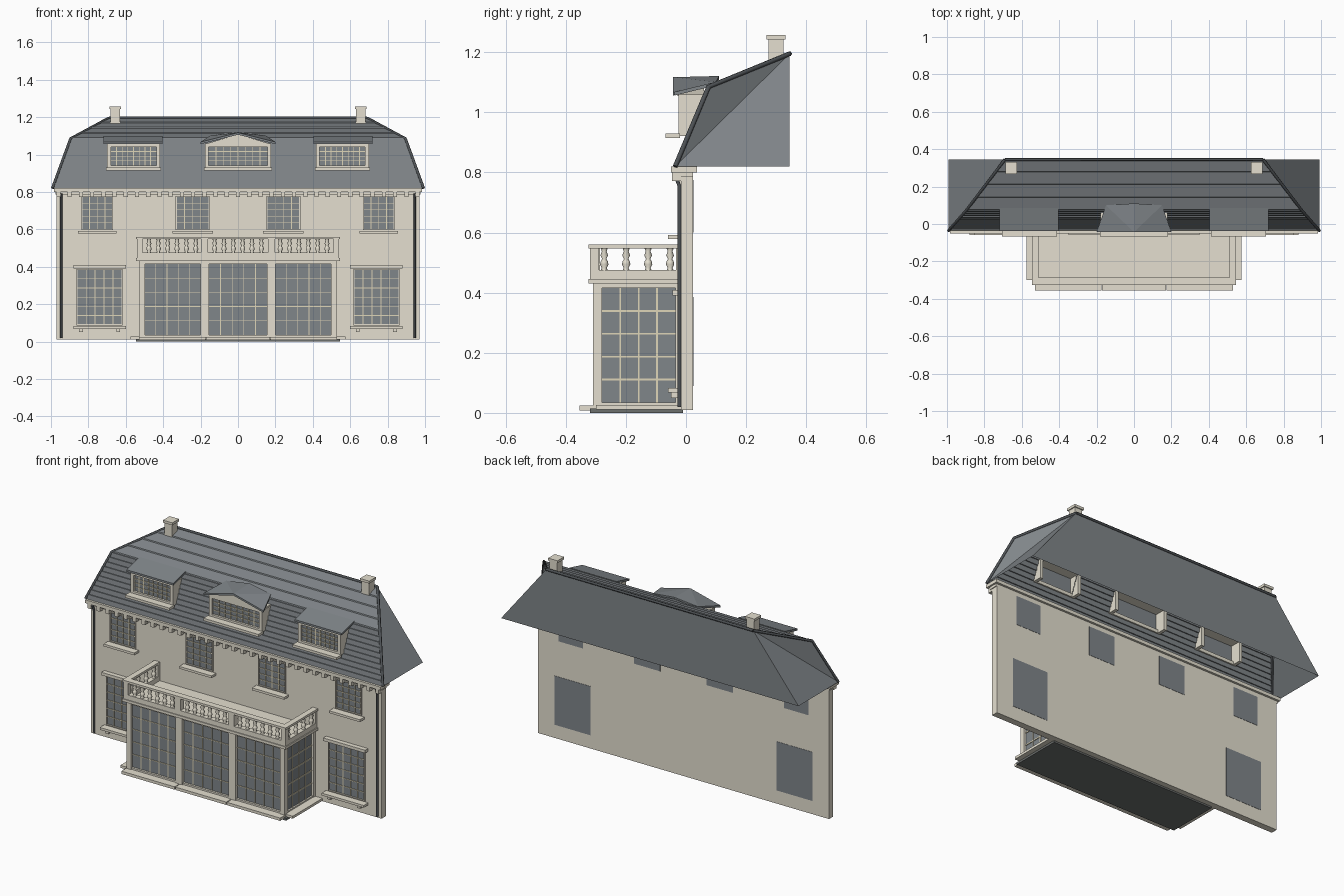
import bpy, bmesh
from math import cos, sin, tau
from mathutils import Vector

cube = bpy.data.objects.get("Cube")
if cube:
    bpy.data.objects.remove(cube, do_unlink=True)


def material(name, r, g, b):
    m = bpy.data.materials.new(name)
    m.use_nodes = True
    m.diffuse_color = (r, g, b, 1)
    m.node_tree.nodes["Principled BSDF"].inputs["Base Color"].default_value = (r, g, b, 1)
    return m


STONE = material("cream stone", 0.78, 0.74, 0.63)
SLATE = material("slate grey", 0.215, 0.235, 0.25)
GLASS = material("window grey", 0.215, 0.237, 0.255)
DARK = material("dark lead", 0.075, 0.083, 0.09)
FLOOR = material("floor grey", 0.15, 0.16, 0.155)
BAR = material("pale tan glazing bar", 0.74, 0.67, 0.48)


def finish(bm, name, mat, mirror=False):
    bmesh.ops.recalc_face_normals(bm, faces=bm.faces)
    me = bpy.data.meshes.new(name)
    bm.to_mesh(me)
    bm.free()
    me.materials.append(mat)
    ob = bpy.data.objects.new(name, me)
    bpy.context.collection.objects.link(ob)
    if mirror:
        ob.modifiers.new("mirror", "MIRROR").use_mirror_merge = False


def boxes(name, mat, items, mirror=False):
    """Each item is x0, x1, y0, y1, z0, z1."""
    bm = bmesh.new()
    for x0, x1, y0, y1, z0, z1 in items:
        for v in bmesh.ops.create_cube(bm, size=1)["verts"]:
            v.co = ((x0 + x1) / 2 + v.co.x * (x1 - x0),
                    (y0 + y1) / 2 + v.co.y * (y1 - y0),
                    (z0 + z1) / 2 + v.co.z * (z1 - z0))
    finish(bm, name, mat, mirror)


def hull(name, mat, pts, mirror=False):
    bm = bmesh.new()
    for p in pts:
        bm.verts.new(p)
    bmesh.ops.convex_hull(bm, input=bm.verts)
    finish(bm, name, mat, mirror)


def frame(x0, x1, z0, z1, y0, y1, t, y_bottom):
    return [(x0 - t, x0, y0, y1, z0 - t, z1 + t), (x1, x1 + t, y0, y1, z0 - t, z1 + t),
            (x0, x1, y0, y_bottom, z0 - t, z0), (x0, x1, y0, y1, z1, z1 + t)]


def grid(a0, a1, z0, z1, y, cols, rows, t=0.002, depth=0.005):
    """Glazing bars across a front-facing pane."""
    out = [(a0 + (a1 - a0) * i / cols - t, a0 + (a1 - a0) * i / cols + t, y, y + depth, z0, z1)
           for i in range(1, cols)]
    out += [(a0, a1, y, y + depth, z0 + (z1 - z0) * i / rows - t, z0 + (z1 - z0) * i / rows + t)
            for i in range(1, rows)]
    return out


def tube(name, mat, pts, r, mirror=False):
    cu = bpy.data.curves.new(name, "CURVE")
    cu.dimensions, cu.bevel_depth, cu.bevel_resolution, cu.use_fill_caps = "3D", r, 1, True
    sp = cu.splines.new("POLY")
    sp.points.add(len(pts) - 1)
    for p, co in zip(sp.points, pts):
        p.co = (*co, 1)
    ob = bpy.data.objects.new(name, cu)
    bpy.context.collection.objects.link(ob)
    cu.materials.append(mat)
    if mirror:
        ob.modifiers.new("mirror", "MIRROR")


# Facade wall, cornice and dentils
boxes("wall", STONE, [(-0.97, 0.97, -0.017, 0.023, 0.01, 0.80)])
boxes("cornice", STONE, [(-0.985, 0.985, -0.05, 0.036, 0.80, 0.82),
                         (-0.975, 0.975, -0.03, 0.023, 0.785, 0.80)])
boxes("dentils", STONE, [(x - 0.011, x + 0.011, -0.047, -0.017, 0.772, 0.80)
                         for x in (-0.96 + i * 0.06 for i in range(33))])
tube("downpipe", DARK, [(0.945, -0.022, 0.02), (0.945, -0.022, 0.755),
                        (0.945, -0.036, 0.79)], 0.007, True)

# Facade windows: panes pass through the wall so they show on both sides
windows = [(0.67, 0.835, 0.60, 0.775, 4, 5), (0.155, 0.33, 0.60, 0.775, 4, 5),
           (0.62, 0.86, 0.09, 0.385, 5, 6)]
panes, bars, trims, sills = [], [], [], []
for x0, x1, z0, z1, c, r in windows:
    panes.append((x0, x1, -0.0185, 0.0245, z0, z1))
    bars += grid(x0, x1, z0, z1, -0.0225, c, r)
    trims += frame(x0 + 0.003, x1 - 0.003, z0 + 0.003, z1 - 0.003, -0.026, -0.01, 0.006, -0.01)
    sills.append((x0 - 0.02, x1 + 0.02, -0.06, -0.01, z0 - 0.022, z0 - 0.008))
x0, x1, z0, z1 = windows[2][:4]
sills.append((x0 - 0.02, x1 + 0.02, -0.045, -0.01, z1 + 0.006, z1 + 0.024))
sills += [(x - 0.01, x + 0.01, -0.05, -0.01, z0 - 0.04, z0 - 0.02) for x in (x0 + 0.02, x1 - 0.02)]
boxes("facade_glass", GLASS, panes, True)
boxes("facade_glazing_bars", BAR, bars, True)
boxes("facade_window_frames", STONE, trims, True)
boxes("sills_and_lintels", STONE, sills, True)

# Roof: two front slopes of stepped slate rows, left open behind the dormers
EAVE, BEND, RIDGE = Vector((0.992, -0.036, 0.82)), Vector((0.895, 0.075, 1.085)), Vector((0.69, 0.345, 1.195))
OPENINGS = [(-0.68, -0.44), (-0.16, 0.16), (0.44, 0.68)]
bm = bmesh.new()


def quad(*pts):
    bm.faces.new([bm.verts.new(p) for p in pts])


# Lower rows end in a ledge at their top, upper rows begin with a leaning riser
ZERO = Vector((0, 0, 0))
for lo, hi, n, foot, head in ((EAVE, BEND, 10, ZERO, Vector((0, -0.006, 0))),
                              (BEND, RIDGE, 4, Vector((0, 0.003, 0.006)), ZERO)):
    for i in range(n):
        a, b = lo.lerp(hi, i / n), lo.lerp(hi, (i + 1) / n)
        holes = OPENINGS if 0.92 < a.z and b.z < 1.06 else []
        cuts = [c for o in holes for c in o]
        for l, r in zip([None] + cuts[1::2], cuts[0::2] + [None]):
            strip = []
            for p in (a, a + foot, b + head, b):
                strip.append(((-p.x if l is None else l, p.y, p.z), (p.x if r is None else r, p.y, p.z)))
            for (p0, p1), (q0, q1) in zip(strip, strip[1:]):
                if p0 != q0:
                    quad(p0, p1, q1, q0)
finish(bm, "roof_slates", SLATE)

# Roof ends and vertical back
bm = bmesh.new()
back = Vector((EAVE.x, RIDGE.y, EAVE.z))
flip = Vector((-1, 1, 1))
for s in (Vector((1, 1, 1)), flip):
    quad(EAVE * s, back * s, RIDGE * s)
    quad(EAVE * s, RIDGE * s, BEND * s)
quad(back, RIDGE, RIDGE * flip, back * flip)
bmesh.ops.remove_doubles(bm, verts=bm.verts, dist=0.0001)
finish(bm, "roof_ends_and_back", SLATE)
tube("hip_trim", DARK, [EAVE, BEND, RIDGE], 0.008, True)
tube("ridge_trim", DARK, [RIDGE * flip, RIDGE], 0.008)

# Chimneys
boxes("chimney", STONE, [(0.632, 0.682, 0.275, 0.325, 1.14, 1.25),
                         (0.626, 0.688, 0.268, 0.331, 1.243, 1.258)], True)

# Dormers: hollow frames with glazing, sill and roof
for name, x0, x1, mirrored in (("side_dormer", 0.437, 0.68, True),
                               ("centre_dormer", -0.157, 0.157, False)):
    boxes(name + "_frame", STONE, frame(x0, x1, 0.942, 1.04, -0.025, 0.06, 0.02, 0.01), mirrored)
    boxes(name + "_sill", STONE, [(x0 - 0.026, x1 + 0.026, -0.068, -0.02, 0.915, 0.93)], mirrored)
    boxes(name + "_glass", GLASS, [(x0, x1, -0.012, -0.004, 0.942, 1.04)], mirrored)
    boxes(name + "_bars", BAR, grid(x0, x1, 0.942, 1.04, -0.016, 8, 4), mirrored)
hull("side_dormer_roof", SLATE, [(x, y, z + h) for x in (0.405, 0.718) for h in (0, 0.012)
                                 for y, z in ((-0.038, 1.056), (0.085, 1.086))], True)
hull("centre_dormer_pediment", STONE, [(x, y, z) for y in (-0.028, 0.06)
                                       for x, z in ((-0.18, 1.055), (0.18, 1.055), (0, 1.108))])
hull("centre_dormer_roof", SLATE,
     [(x, y, z + h) for h in (0, 0.011) for x, y, z in
      ((0, -0.043, 1.106), (0.20, -0.043, 1.056), (0.15, 0.10, 1.09), (0, 0.11, 1.11))], True)

# Bay: floor slab, steps, posts, glazing
boxes("bay_floor", FLOOR, [(-0.545, 0.545, -0.32, -0.01, 0, 0.014)])
boxes("bay_steps", STONE, [(-0.53, -0.175, -0.355, -0.29, 0.008, 0.025),
                           (-0.17, 0.17, -0.355, -0.29, 0.008, 0.025),
                           (0.175, 0.53, -0.355, -0.29, 0.008, 0.025),
                           (-0.575, -0.50, -0.30, -0.017, 0.012, 0.027),
                           (0.50, 0.575, -0.30, -0.017, 0.012, 0.027)])
boxes("bay_posts", STONE, [(0.155, 0.20, -0.31, -0.275, 0.02, 0.43),
                           (0.498, 0.528, -0.31, -0.28, 0.02, 0.43),
                           (0.498, 0.528, -0.035, -0.01, 0.02, 0.43),
                           (0.0, 0.52, -0.305, -0.28, 0.02, 0.035),
                           (0.0, 0.52, -0.305, -0.28, 0.415, 0.43),
                           (0.50, 0.525, -0.28, -0.02, 0.02, 0.035),
                           (0.50, 0.525, -0.28, -0.02, 0.415, 0.43)], True)
boxes("bay_glass", GLASS, [(-0.5, 0.5, -0.292, -0.286, 0.03, 0.42),
                           (-0.515, -0.509, -0.285, -0.03, 0.03, 0.42),
                           (0.509, 0.515, -0.285, -0.03, 0.03, 0.42)])
bay_bars = []
for x0, x1 in ((-0.5, -0.2), (-0.155, 0.155), (0.2, 0.5)):
    bay_bars += grid(x0, x1, 0.035, 0.415, -0.296, 5, 5)
boxes("bay_front_bars", BAR, bay_bars)
boxes("bay_side_bars", BAR, [(-y1, -y0, a0, a1, z0, z1) for a0, a1, y0, y1, z0, z1 in
                             grid(-0.28, -0.035, 0.035, 0.415, -0.519, 4, 5, 0.003)], True)

# Balcony: deck, beam, corner blocks and rail
boxes("balcony_deck", STONE, [(-0.545, 0.545, -0.325, -0.01, 0.43, 0.446)])
for part, z0, z1, o in (("balcony_beam", 0.446, 0.475, 0), ("balcony_rail", 0.547, 0.56, 0.005)):
    boxes(part, STONE, [(-0.54 - o, 0.54 + o, -0.32 - o, -0.286, z0, z1),
                        (-0.54 - o, -0.51, -0.286, -0.01, z0, z1),
                        (0.51, 0.54 + o, -0.286, -0.01, z0, z1)])
boxes("balcony_blocks", STONE, [(0.16, 0.198, -0.32, -0.286, 0.475, 0.548),
                                (0.51, 0.54, -0.32, -0.29, 0.475, 0.548),
                                (0.51, 0.54, -0.034, -0.015, 0.475, 0.548)], True)

# Turned balusters
PROFILE = [(0.012, 0), (0.008, 0.008), (0.014, 0.02), (0.012, 0.03), (0.007, 0.038),
           (0.013, 0.05), (0.008, 0.064), (0.012, 0.074)]
SIDES = 8
spots = [(c + (i - 2.5) * 0.05, -0.303) for c in (-0.351, 0, 0.351) for i in range(6)]
spots += [(s * 0.525, -0.272 + i * 0.073) for s in (-1, 1) for i in range(4)]
bm = bmesh.new()
for x, y in spots:
    rings = [[bm.verts.new((x + r * cos(tau * k / SIDES), y + r * sin(tau * k / SIDES), 0.474 + z))
              for k in range(SIDES)] for r, z in PROFILE]
    for low, high in zip(rings, rings[1:]):
        for k in range(SIDES):
            j = (k + 1) % SIDES
            bm.faces.new((low[k], low[j], high[j], high[k]))
for f in bm.faces:
    f.smooth = True
finish(bm, "balusters", STONE)
